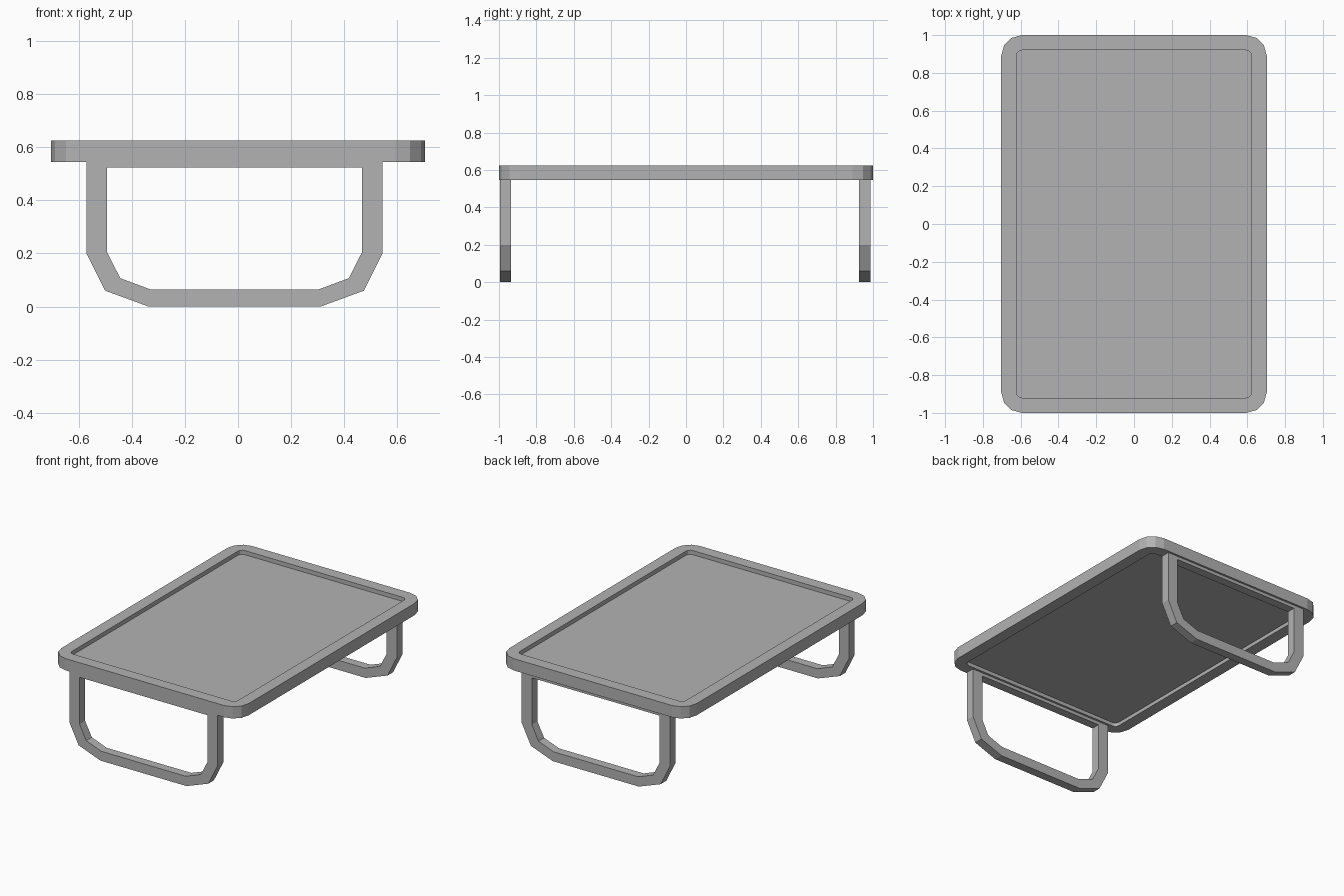
import bpy, bmesh
from math import cos, sin, pi
from mathutils import Vector

cube = bpy.data.objects.get("Cube")
if cube:
    bpy.data.objects.remove(cube, do_unlink=True)

grey = bpy.data.materials.new("matte grey")
grey.use_nodes = True
grey.diffuse_color = (0.45, 0.45, 0.45, 1)
grey.node_tree.nodes["Principled BSDF"].inputs["Base Color"].default_value = (0.45, 0.45, 0.45, 1)


def finish(name, bm):
    bmesh.ops.recalc_face_normals(bm, faces=bm.faces)
    mesh = bpy.data.meshes.new(name)
    bm.to_mesh(mesh)
    bm.free()
    mesh.materials.append(grey)
    obj = bpy.data.objects.new(name, mesh)
    bpy.context.collection.objects.link(obj)
    return obj


def rounded_rect(hx, hy, radius, steps=3):
    """Outline with faceted corners, counter-clockwise."""
    points = []
    for quarter, (sx, sy) in enumerate([(1, 1), (-1, 1), (-1, -1), (1, -1)]):
        for i in range(steps + 1):
            a = (quarter + i / steps) * pi / 2
            points.append((sx * (hx - radius) + radius * cos(a),
                           sy * (hy - radius) + radius * sin(a)))
    return points


def ring(name, outer, inner, place, low, high):
    """Closed frame between two matching outlines, extruded from low to high."""
    bm = bmesh.new()
    loops = [[bm.verts.new(place(p, d)) for p in outline]
             for outline, d in ((outer, low), (outer, high), (inner, high), (inner, low))]
    n = len(outer)
    for k in range(4):
        a, b = loops[k], loops[(k + 1) % 4]
        for i in range(n):
            j = (i + 1) % n
            bm.faces.new((a[i], a[j], b[j], b[i]))
    return finish(name, bm)


# Raised rim around the top
inner_edge = rounded_rect(0.623, 0.92, 0.03)
ring("table_rim", rounded_rect(0.703, 1.0, 0.11), inner_edge,
     lambda p, d: Vector((p[0], p[1], d)), 0.545, 0.625)

# Thin panel recessed above and below
bm = bmesh.new()
panel = bm.faces.new([bm.verts.new((x, y, 0.57)) for x, y in inner_edge])
extruded = bmesh.ops.extrude_face_region(bm, geom=[panel], use_keep_orig=True)
bmesh.ops.translate(bm, vec=(0, 0, 0.027),
                    verts=[v for v in extruded["geom"] if isinstance(v, bmesh.types.BMVert)])
finish("table_panel", bm)

# Leg loops: half outlines mirrored about the slightly offset middle
half_outer = [(0.557, 0.56), (0.557, 0.2), (0.487, 0.06), (0.323, 0)]
half_inner = [(0.48, 0.523), (0.48, 0.205), (0.43, 0.107), (0.317, 0.065)]
shift = -0.013


def mirrored(half):
    return [(shift + x, z) for x, z in half] + [(shift - x, z) for x, z in reversed(half)]


for name, y in (("front_leg", -0.965), ("back_leg", 0.956)):
    ring(name, mirrored(half_outer), mirrored(half_inner),
         lambda p, d: Vector((p[0], d, p[1])), y - 0.03, y + 0.03)
